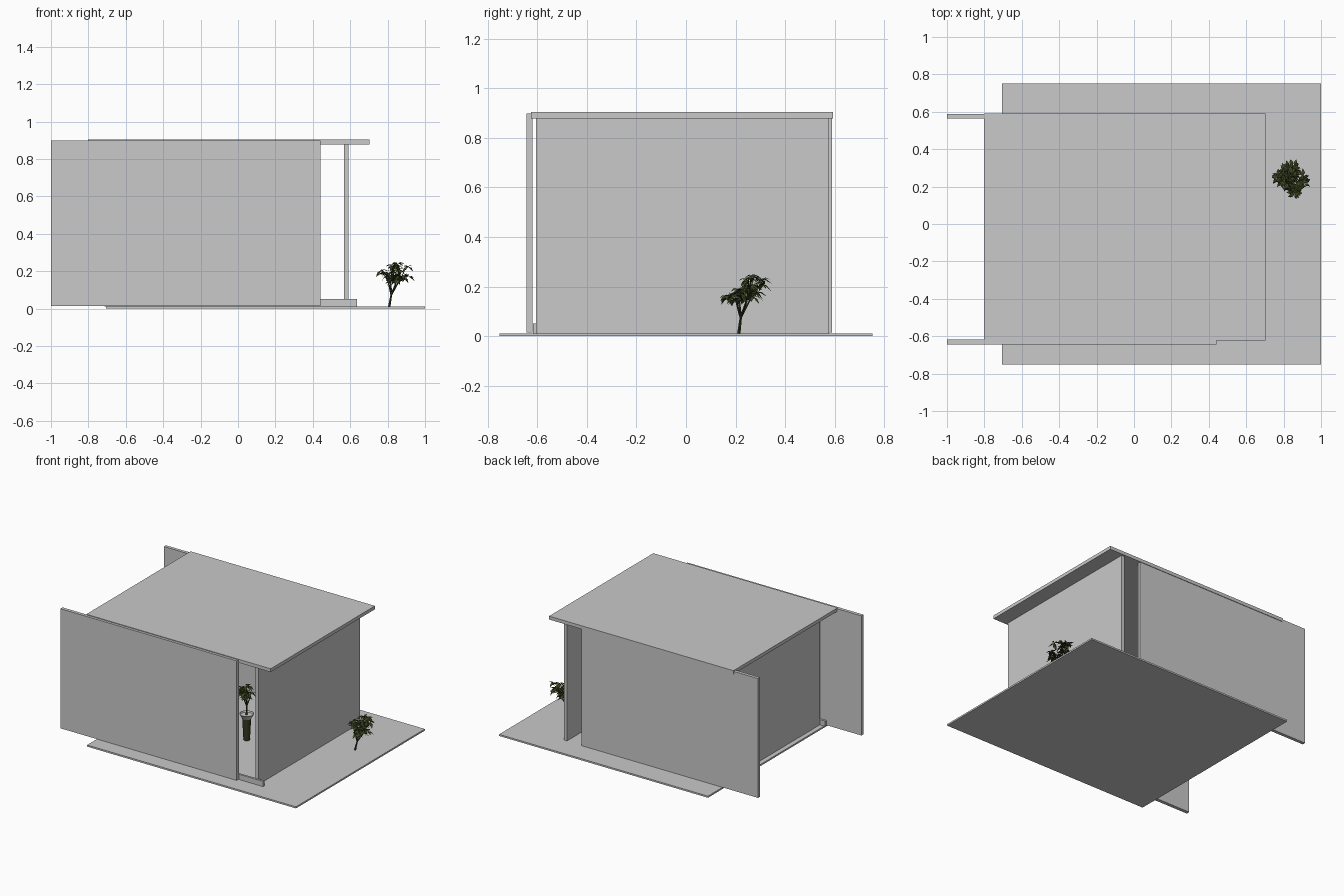
import bpy, bmesh, math, random
from mathutils import Vector, Matrix

cube = bpy.data.objects.get("Cube")
if cube:
    bpy.data.objects.remove(cube)
random.seed(4)


def material(name, rgb):
    m = bpy.data.materials.new(name)
    m.use_nodes = True
    m.diffuse_color = (*rgb, 1)
    m.node_tree.nodes["Principled BSDF"].inputs["Base Color"].default_value = (*rgb, 1)
    return m


GREY = material("plain grey", (0.588, 0.588, 0.588))
LEAF = material("leaf green", (0.042, 0.058, 0.014))
BARK = material("dark stem", (0.035, 0.042, 0.014))


def finish(name, bm, mats):
    mesh = bpy.data.meshes.new(name)
    bm.to_mesh(mesh)
    bm.free()
    for m in mats:
        mesh.materials.append(m)
    ob = bpy.data.objects.new(name, mesh)
    bpy.context.collection.objects.link(ob)
    return ob


def box(name, x, y, z):
    """Box from its (min, max) range on each axis."""
    bm = bmesh.new()
    bmesh.ops.create_cube(bm, size=1)
    for v in bm.verts:
        v.co = [r[0] if c < 0 else r[1] for c, r in zip(v.co, (x, y, z))]
    return finish(name, bm, [GREY])


def lathe(name, at, rings, mat):
    """Round part from (radius, height) rings, closed at both ends."""
    bm = bmesh.new()
    loops = [[bm.verts.new((at[0] + r * math.cos(i * math.tau / 20),
                            at[1] + r * math.sin(i * math.tau / 20), z))
              for i in range(20)] for r, z in rings]
    for a, b in zip(loops, loops[1:]):
        for i in range(20):
            bm.faces.new((a[i - 1], a[i], b[i], b[i - 1]))
    bm.faces.new(loops[0][::-1])
    bm.faces.new(loops[-1])
    return finish(name, bm, [mat])


def stem(bm, a, b, r):
    """Tapered five-sided twig between two points."""
    d = b - a
    turn = d.to_track_quat('Z', 'Y').to_matrix().to_4x4()
    made = bmesh.ops.create_cone(bm, segments=5, radius1=r, radius2=r * 0.7, depth=d.length,
                                 matrix=Matrix.Translation((a + b) / 2) @ turn)
    for f in {f for v in made["verts"] for f in v.link_faces}:
        f.material_index = 1


def leaf(bm, base, direction, length):
    """Pointed leaf folded along its midrib and drooping at the tip."""
    side = direction.cross(Vector((0, 0, 1))).normalized() * length * 0.24
    drop = Vector((0, 0, -length))
    mid = base + direction * length * 0.5
    tip = base + direction * length + drop * 0.35
    p, m, t = (bm.verts.new(c) for c in (base, mid, tip))
    for s in (-1, 1):
        edge = bm.verts.new(mid + side * s + drop * 0.06)
        bm.faces.new((p, m, edge))
        bm.faces.new((m, t, edge))


def plant(name, root, crown, size, twigs, lean):
    """Short trunk forking into a leafy crown that rises along the lean."""
    bm = bmesh.new()
    root, crown, size, lean = (Vector(c) for c in (root, crown, size, lean))
    trunk = root.lerp(crown, 0.35)
    stem(bm, root, trunk, 0.007)
    forks = []
    for k in range(4):
        a = k * math.tau / 4 + 0.5
        fork = root.lerp(crown, 0.75) + Vector((math.cos(a), math.sin(a), 0)) * size.x * 0.35
        stem(bm, trunk, fork, 0.005)
        forks.append(fork)
    for i in range(twigs):
        d = Vector([random.gauss(0, 1) for _ in range(3)]).normalized()
        end = crown + d * size * random.uniform(0.45, 0.9)
        end.z += lean.dot(end - crown)
        fork = min(forks, key=lambda f: (f - end).length)
        stem(bm, fork, end, 0.002)
        for j in range(6):
            a = j * math.tau / 6 + random.random()
            out = Vector((math.cos(a), math.sin(a), random.uniform(-0.7, 0.4))).normalized()
            leaf(bm, end, out, random.uniform(0.03, 0.046))
    return finish(name, bm, [LEAF, BARK])


# Ground slab, roof and sill
box("ground_slab", (-0.706, 1.0), (-0.752, 0.752), (0, 0.012))
box("roof_slab", (-0.802, 0.704), (-0.624, 0.592), (0.878, 0.903))
box("front_sill", (-0.715, 0.637), (-0.617, -0.602), (0.012, 0.051))

# Long walls overhanging the slab, and the two cross walls
box("front_wall", (-1.0, 0.44), (-0.643, -0.618), (0.015, 0.898))
box("back_wall", (-1.0, 0.44), (0.564, 0.588), (0.015, 0.896))
box("left_side_wall", (0.568, 0.592), (-0.605, 0.576), (0.012, 0.878))
box("right_side_wall", (-0.672, -0.648), (-0.605, 0.564), (0.012, 0.878))

# Outdoor shrub
plant("outdoor_shrub", (0.808, 0.213, 0.012), (0.84, 0.235, 0.19), (0.092, 0.085, 0.055), 30,
      (0.15, 0.4, 0))

# Indoor plant in a pale dish on a dark pedestal
SPOT = (0.12, -0.07)
lathe("pedestal", SPOT, [(0.022, 0.012), (0.03, 0.17)], BARK)
lathe("indoor_dish", SPOT, [(0.03, 0.17), (0.05, 0.205), (0.046, 0.205), (0.042, 0.195)], GREY)
plant("indoor_plant", (*SPOT, 0.195), (*SPOT, 0.38), (0.075, 0.075, 0.05), 20, (0, 0, 0))
